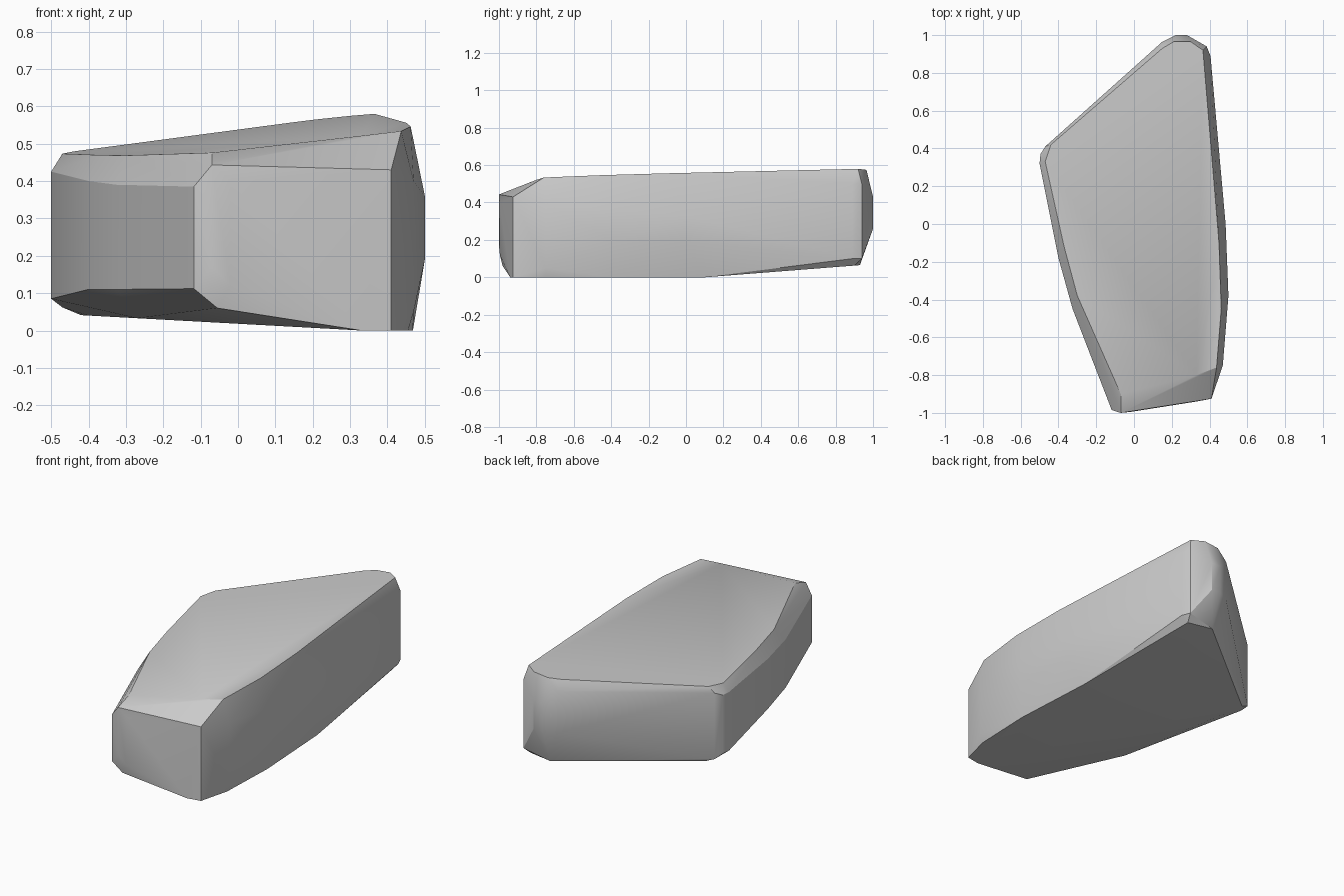
import bpy, bmesh

# Sloping top and bottom of the slab
def top_z(x, y):
    return 0.512 + 0.105 * x + 0.032 * y

def bottom_z(x, y):
    return max(0.0, 0.065 * (y - 0.1) / 0.83, 0.018 - 0.055 * x)

# Rim outlines of the top and bottom faces (x, y)
top_rim = [(0.15, 0.93), (0.21, 0.965), (0.30, 0.965), (0.365, 0.92), (0.45, -0.10),
           (0.462, -0.45), (0.437, -0.76), (0.33, -0.80), (-0.07, -0.90),
           (-0.30, -0.38), (-0.37, -0.12), (-0.47, 0.33), (-0.44, 0.42)]
bottom_rim = [(0.22, 0.93), (0.37, 0.90), (0.44, 0.1), (0.468, -0.40), (0.455, -0.75),
              (0.41, -0.925), (0.33, -0.94), (-0.27, -0.40), (-0.40, 0.28), (-0.42, 0.42)]

# Girdle around the widest part: x, y, low z, high z
girdle = [(0.15, 0.965, 0.26, 0.50), (0.22, 1.0, 0.26, 0.43), (0.28, 1.0, 0.26, 0.43),
          (0.385, 0.94, 0.10, 0.50), (0.405, 0.89, 0.10, 0.50), (0.485, 0.0, 0.19, 0.33),
          (0.50, -0.38, 0.19, 0.36), (0.47, -0.75, 0.05, 0.40), (0.41, -0.925, 0.03, 0.43),
          (-0.02, -0.995, 0.12, 0.40), (-0.07, -1.0, 0.17, 0.443), (-0.118, -0.985, 0.112, 0.385),
          (-0.325, -0.45, 0.11, 0.39), (-0.40, -0.18, 0.11, 0.40), (-0.50, 0.32, 0.085, 0.425),
          (-0.495, 0.37, 0.085, 0.425), (-0.47, 0.41, 0.062, 0.445)]

bm = bmesh.new()
for x, y in top_rim:
    bm.verts.new((x, y, top_z(x, y)))
for x, y in bottom_rim:
    bm.verts.new((x, y, bottom_z(x, y)))
for x, y, low, high in girdle:
    bm.verts.new((x, y, low))
    bm.verts.new((x, y, high))
# Chipped front edge
bm.verts.new((0.30, -0.905, 0.45))
bm.verts.new((-0.055, -0.98, 0.06))

# Wrap the outlines into one faceted stone
hull = bmesh.ops.convex_hull(bm, input=bm.verts[:])
loose = [v for v in bm.verts if not v.link_faces]
bmesh.ops.delete(bm, geom=loose, context='VERTS')
bmesh.ops.recalc_face_normals(bm, faces=bm.faces[:])

mesh = bpy.data.meshes.new("stone_slab")
bm.to_mesh(mesh)
bm.free()
stone = bpy.data.objects.new("stone_slab", mesh)
bpy.context.collection.objects.link(stone)

# Soften only the shallow facets, keep the chipped edges sharp
bpy.context.view_layer.objects.active = stone
stone.select_set(True)
bpy.ops.object.shade_smooth_by_angle(angle=0.5)
